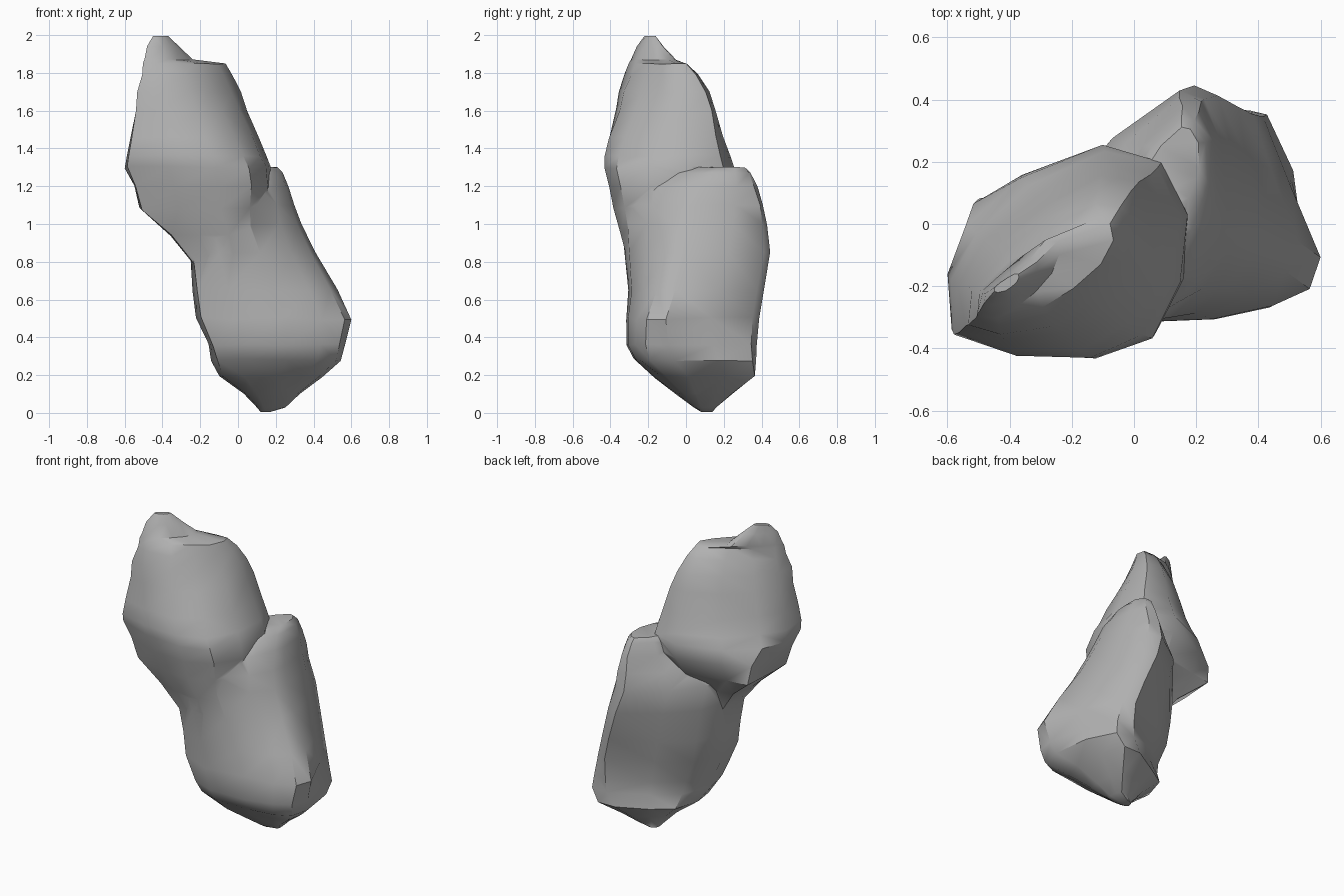
import bpy
import bmesh
import math
import random
from mathutils import Vector

random.seed(4)
cube = bpy.data.objects.get("Cube")
if cube:
    bpy.data.objects.remove(cube, do_unlink=True)

# One grey stone colour
stone = bpy.data.materials.new("stone_grey")
stone.use_nodes = True
GREY = (0.44, 0.44, 0.44, 1)
stone.diffuse_color = GREY
shader = next(n for n in stone.node_tree.nodes if n.type == "BSDF_PRINCIPLED")
shader.inputs["Base Color"].default_value = GREY
shader.inputs["Roughness"].default_value = 0.9


def profile_at(z, keys):
    """Blend the unit profiles keyed by height."""
    if z <= keys[0][0]:
        return [Vector(p) for p in keys[0][1]]
    for (z0, low), (z1, high) in zip(keys, keys[1:]):
        if z <= z1:
            return [Vector(a).lerp(Vector(b), (z - z0) / (z1 - z0)) for a, b in zip(low, high)]
    return [Vector(p) for p in keys[-1][1]]


def loft_lobe(name, keys, sections, rough):
    """Fit the blended profile into each level's box (z, x min, x max, y min, y max)."""
    bm = bmesh.new()
    rings = []
    for z, x0, x1, y0, y1 in sections:
        middle = Vector(((x0 + x1) / 2, (y0 + y1) / 2, z))
        half_x, half_y = (x1 - x0) / 2, (y1 - y0) / 2
        ring = []
        for u, v in profile_at(z, keys):
            grow = 1 + random.uniform(-rough, rough)
            lift = random.uniform(-rough, rough) * half_x
            ring.append(bm.verts.new(middle + Vector((u * half_x * grow, v * half_y * grow, lift))))
        rings.append(ring)
    count = len(rings[0])
    for low, high in zip(rings, rings[1:]):
        for i in range(count):
            j = (i + 1) % count
            bm.faces.new((low[i], low[j], high[j], high[i]))
    bm.faces.new(rings[0][::-1])
    bm.faces.new(rings[-1])
    bmesh.ops.triangulate(bm, faces=bm.faces[:])
    bmesh.ops.recalc_face_normals(bm, faces=bm.faces[:])
    mesh = bpy.data.meshes.new(name)
    bm.to_mesh(mesh)
    bm.free()
    mesh.materials.append(stone)
    lobe = bpy.data.objects.new(name, mesh)
    bpy.context.collection.objects.link(lobe)
    return lobe


# Lower lobe: a wedge with a square foot and a back ridge
foot = [(1, -.3), (.92, .45), (.72, 1), (.3, 1), (-.35, .64), (-.8, .3),
        (-1, -.3), (-.92, -.8), (-.5, -1), (.15, -.97), (.62, -.87), (.9, -.72)]
wedge = [(1, -.42), (.77, .25), (.46, .88), (.3, 1), (-.35, .62), (-.8, .25),
         (-1, -.35), (-.95, -.85), (-.5, -1), (.15, -.97), (.62, -.86), (.9, -.7)]
ridge = [(1, .1), (.95, .65), (.7, .97), (.4, 1), (-.3, .6), (-.8, .1),
         (-1, -.4), (-.9, -.85), (-.55, -1), (.1, -.88), (.62, -.55), (.92, -.12)]
lower_sections = [
    (.005, .12, .17, .08, .14), (.03, .1, .25, .04, .16), (.1, .03, .33, -.05, .24),
    (.19, -.1, .45, -.17, .36), (.28, -.14, .55, -.28, .365), (.36, -.16, .57, -.31, .37),
    (.5, -.22, .6, -.31, .39), (.65, -.235, .52, -.3, .41), (.85, -.26, .41, -.325, .44),
    (1, -.28, .34, -.345, .425), (1.1, -.2, .3, -.33, .41), (1.2, -.1, .265, -.26, .375),
    (1.27, -.04, .235, -.12, .34), (1.3, .02, .21, .02, .31)]
lower_lobe = loft_lobe("lower_lobe", [(.2, foot), (.5, wedge), (1.2, ridge)], lower_sections, .02)

# Upper lobe: a rounded block that narrows to a diagonal crest with a blunt tip
block = [(1, .25), (.78, .82), (.2, 1), (-.55, .8), (-.92, .7), (-1, -.15),
         (-.96, -.7), (-.4, -.93), (.25, -1), (.72, -.8), (.96, -.3)]
girth = [(1, .35), (.8, .85), (.3, 1), (-.38, .7), (-.84, .25), (-1, -.2),
         (-.97, -.72), (-.4, -.94), (.25, -1), (.72, -.8), (.96, -.28)]
crest = [(1, .6), (.95, .95), (.65, 1), (.05, .55), (-.5, .05), (-.95, -.45),
         (-1, -.9), (-.7, -1), (-.05, -.8), (.4, -.4), (.8, .1)]
upper_sections = [
    (.6, -.15, .06, -.24, -.05), (.78, -.23, .1, -.3, 0), (.94, -.36, .14, -.345, .06),
    (1.08, -.52, .16, -.38, .16), (1.2, -.555, .17, -.41, .24), (1.3, -.6, .165, -.435, .25),
    (1.36, -.585, .145, -.44, .23), (1.46, -.57, .11, -.42, .2), (1.6, -.55, .05, -.38, .16),
    (1.7, -.535, .01, -.36, .12), (1.79, -.51, -.03, -.325, .065), (1.85, -.5, -.065, -.3, .01),
    (1.87, -.495, -.24, -.29, -.05), (1.94, -.48, -.31, -.26, -.12), (1.995, -.45, -.37, -.22, -.16)]
upper_lobe = loft_lobe("upper_lobe", [(1.08, block), (1.3, girth), (1.85, crest)], upper_sections, .02)

# Fuse the lobes into one rock
union = lower_lobe.modifiers.new("fuse", "BOOLEAN")
union.operation = "UNION"
union.solver = "EXACT"
union.object = upper_lobe
bpy.ops.object.select_all(action="DESELECT")
bpy.context.view_layer.objects.active = lower_lobe
lower_lobe.select_set(True)
bpy.ops.object.modifier_apply(modifier=union.name)
bpy.data.objects.remove(upper_lobe, do_unlink=True)
lower_lobe.name = "rock_body"
bpy.ops.object.shade_smooth_by_angle(angle=math.radians(40))
